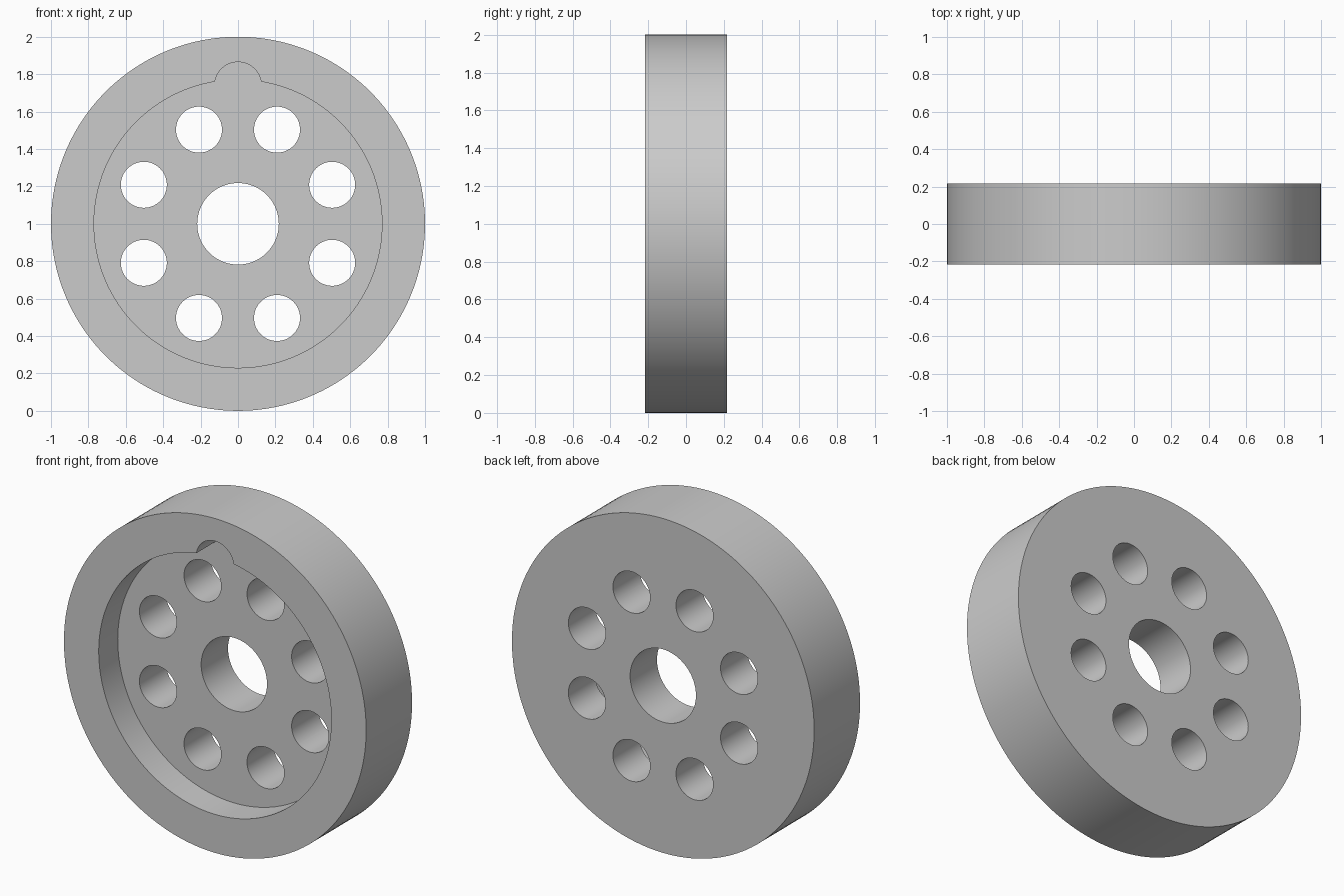
import bpy, bmesh
from math import sin, cos, pi, sqrt, atan2

if "Cube" in bpy.data.objects:
    bpy.data.objects.remove(bpy.data.objects["Cube"])

HALF = 0.217           # half thickness of the wheel
DEPTH = 0.18           # depth of the front recess
CENTRE = 1.0           # height of the axle

grey = bpy.data.materials.new("plain grey")
grey.use_nodes = True
colour = (0.6, 0.6, 0.6, 1)
grey.diffuse_color = colour
grey.node_tree.nodes["Principled BSDF"].inputs["Base Color"].default_value = colour


def arc(x, z, r, start, end, steps):
    """Points along an arc, including both ends."""
    return [(x + r * cos(start + (end - start) * i / steps),
             z + r * sin(start + (end - start) * i / steps)) for i in range(steps + 1)]


def circle(x, z, r, steps):
    return arc(x, z, r, 0, 2 * pi, steps)[:-1]


def prism(name, outline, front, back):
    """Extrude an outline in the xz plane along y."""
    bm = bmesh.new()
    face = bm.faces.new([bm.verts.new((x, front, CENTRE + z)) for x, z in outline])
    moved = bmesh.ops.extrude_face_region(bm, geom=[face])["geom"]
    verts = [v for v in moved if isinstance(v, bmesh.types.BMVert)]
    bmesh.ops.translate(bm, verts=verts, vec=(0, back - front, 0))
    bmesh.ops.recalc_face_normals(bm, faces=bm.faces)
    mesh = bpy.data.meshes.new(name)
    bm.to_mesh(mesh)
    bm.free()
    mesh.materials.append(grey)
    obj = bpy.data.objects.new(name, mesh)
    bpy.context.collection.objects.link(obj)
    return obj


# Solid wheel disc
wheel = prism("wheel", circle(0, 0, 1, 160), -HALF, HALF)

# Recess outline: a large circle with a small round notch at the top
R, notch_z, notch_r = 0.77, 0.74, 0.125
meet_z = (R**2 + notch_z**2 - notch_r**2) / (2 * notch_z)
meet_x = sqrt(R**2 - meet_z**2)
a = atan2(meet_z, meet_x)
b = atan2(meet_z - notch_z, meet_x)
outline = arc(0, 0, R, pi - a, 2 * pi + a, 128)
outline += arc(0, notch_z, notch_r, b, pi - b, 32)[1:-1]
cutters = [prism("recess_cutter", outline, -HALF - 0.1, -HALF + DEPTH)]

# Axle hole and ring of eight holes
cutters.append(prism("axle_cutter", circle(0, 0, 0.218, 80), -1, 1))
for i in range(8):
    t = (i + 0.5) * pi / 4
    cutters.append(prism("hole_cutter", circle(0.545 * cos(t), 0.545 * sin(t), 0.123, 64), -1, 1))

# Cut everything out and keep the finished mesh
for cutter in cutters:
    cutter.hide_render = True
    mod = wheel.modifiers.new("cut", 'BOOLEAN')
    mod.operation = 'DIFFERENCE'
    mod.solver = 'EXACT'
    mod.object = cutter
bpy.context.view_layer.update()
finished = bpy.data.meshes.new_from_object(
    wheel.evaluated_get(bpy.context.evaluated_depsgraph_get()))
wheel.modifiers.clear()
wheel.data = finished
wheel.data.materials.clear()
wheel.data.materials.append(grey)
for poly in wheel.data.polygons:
    poly.material_index = 0
for cutter in cutters:
    bpy.data.objects.remove(cutter)

# Smooth round walls, sharp rims
bpy.ops.object.select_all(action='DESELECT')
wheel.select_set(True)
bpy.context.view_layer.objects.active = wheel
bpy.ops.object.shade_smooth_by_angle(angle=pi / 6)
